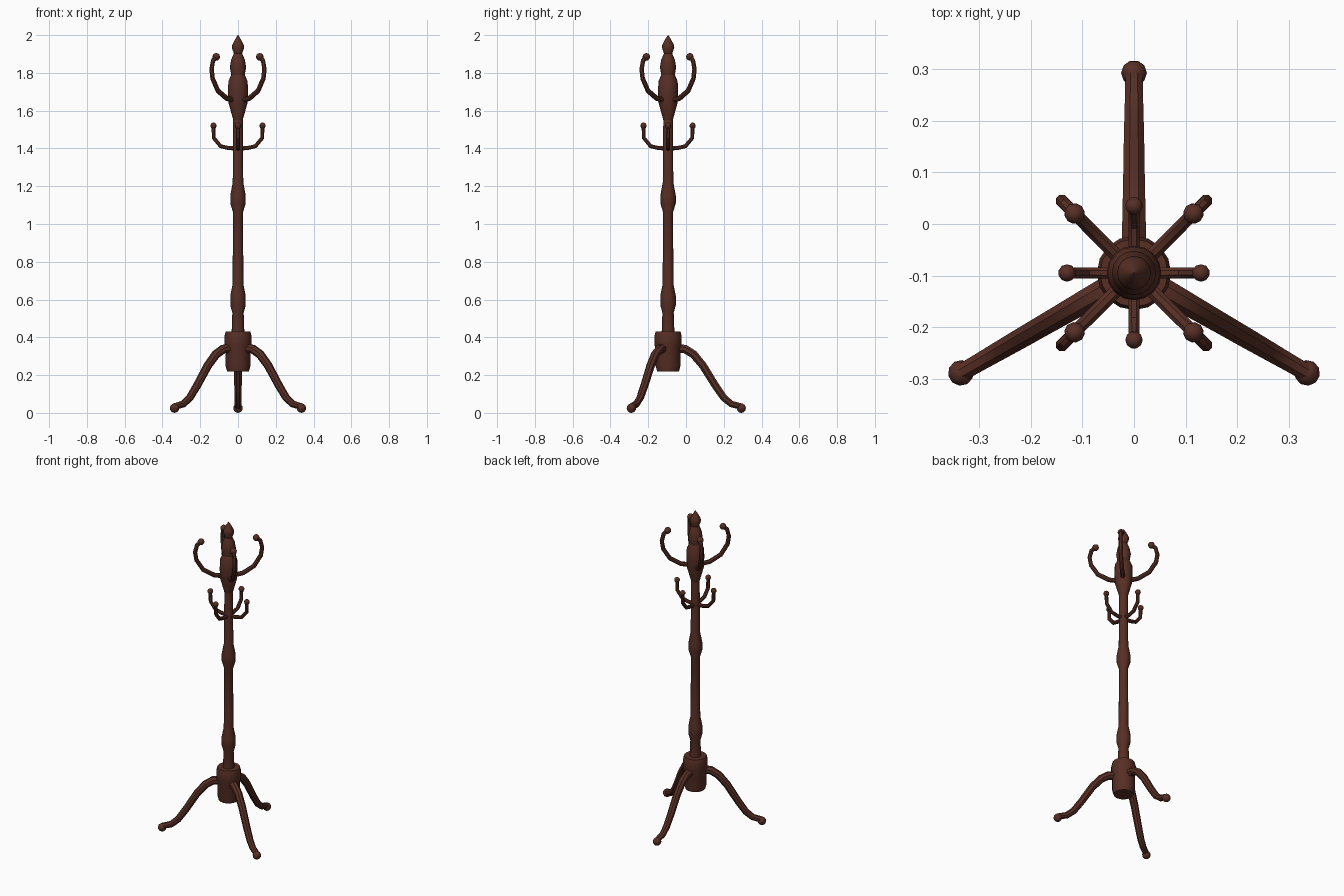
import bpy, bmesh, math
from mathutils import Vector, Matrix

if "Cube" in bpy.data.objects:
    bpy.data.objects.remove(bpy.data.objects["Cube"], do_unlink=True)

AXIS = Vector((0, -0.095, 0))  # the pole stands forward of the centre

wood = bpy.data.materials.new("dark_red_wood")
wood.use_nodes = True
colour = (0.095, 0.028, 0.018, 1)
wood.diffuse_color = colour
wood.node_tree.nodes["Principled BSDF"].inputs["Base Color"].default_value = colour


def finish(bm, name, turn=0):
    """Turn the part about the pole and make it an object."""
    bmesh.ops.recalc_face_normals(bm, faces=bm.faces)
    bm.transform(Matrix.Translation(AXIS) @ Matrix.Rotation(math.radians(turn), 4, "Z"))
    mesh = bpy.data.meshes.new(name)
    bm.to_mesh(mesh)
    bm.free()
    mesh.materials.append(wood)
    obj = bpy.data.objects.new(name, mesh)
    bpy.context.collection.objects.link(obj)
    bpy.ops.object.select_all(action="DESELECT")
    obj.select_set(True)
    bpy.context.view_layer.objects.active = obj
    bpy.ops.object.shade_smooth_by_angle(angle=math.radians(32))


def skin(bm, rings):
    """Bridge equal rings of points and cap both ends."""
    rows = [[bm.verts.new(p) for p in ring] for ring in rings]
    n = len(rows[0])
    for a, b in zip(rows, rows[1:]):
        for i in range(n):
            j = (i + 1) % n
            bm.faces.new((a[i], a[j], b[j], b[i]))
    bm.faces.new(rows[0])
    bm.faces.new(rows[-1])


def turned(name, profile, sides=16):
    """Lathe a list of (radius, height)."""
    bm = bmesh.new()
    steps = [2 * math.pi * i / sides for i in range(sides)]
    skin(bm, [[(r * math.cos(a), r * math.sin(a), z) for a in steps] for r, z in profile])
    finish(bm, name)


def arm(name, path, turn, r0, r1, knob, knob_at, sides=8):
    """Sweep a tapering tube along a radial path, with a knob on its end."""
    bm = bmesh.new()
    pts = [Vector((x, 0, z)) for x, z in path]
    rings = []
    for k, p in enumerate(pts):
        along = (pts[min(k + 1, len(pts) - 1)] - pts[max(k - 1, 0)]).normalized()
        up = Vector((-along.z, 0, along.x))
        r = r0 + (r1 - r0) * k / (len(pts) - 1)
        ring = []
        for i in range(sides):
            a = 2 * math.pi * (i + 0.5) / sides
            ring.append(p + r * (up * math.cos(a) + Vector((0, math.sin(a), 0))))
        rings.append(ring)
    skin(bm, rings)
    bmesh.ops.create_uvsphere(bm, u_segments=10, v_segments=8, radius=knob,
                              matrix=Matrix.Translation((knob_at[0], 0, knob_at[1])))
    finish(bm, name, turn)


# Turned column
turned("base_hub", [(0.058, 0.22), (0.066, 0.25), (0.066, 0.34), (0.072, 0.36),
                    (0.072, 0.405), (0.066, 0.43)])
turned("pole", [(0.034, 0.42), (0.03, 0.53), (0.041, 0.57), (0.041, 0.62), (0.029, 0.68),
                (0.026, 1.06), (0.041, 1.11), (0.041, 1.15), (0.028, 1.22), (0.025, 1.57)])
turned("head", [(0.025, 1.55), (0.05, 1.64), (0.053, 1.7), (0.051, 1.755), (0.036, 1.79),
                (0.043, 1.83), (0.036, 1.87), (0.021, 1.905)])
turned("finial", [(0.021, 1.9), (0.033, 1.935), (0.03, 1.95), (0.014, 1.98), (0.001, 2.0)])

# Three splayed legs with round feet
leg_path = [(0.03, 0.34), (0.09, 0.338), (0.135, 0.31), (0.185, 0.25), (0.25, 0.145),
            (0.295, 0.08), (0.335, 0.047), (0.385, 0.034)]
for label, turn in (("back", 90), ("right", 210), ("left", 330)):
    arm(label + "_leg", leg_path, turn, 0.026, 0.018, 0.025, (0.388, 0.025))

# Four tall upper hooks on the diagonals, four short lower hooks on the axes
upper_path = [(0.03, 1.655), (0.085, 1.665), (0.15, 1.705), (0.19, 1.77), (0.198, 1.82),
              (0.187, 1.865), (0.163, 1.885)]
lower_path = [(0.0, 1.4), (0.05, 1.402), (0.092, 1.412), (0.128, 1.455), (0.13, 1.52)]
for i, label in enumerate(("left", "back", "right", "front")):
    arm("upper_hook_" + label, upper_path, 45 + 90 * i, 0.014, 0.012, 0.02, (0.163, 1.885))
    arm("lower_hook_" + label, lower_path, 90 * i, 0.012, 0.011, 0.017, (0.13, 1.52))
